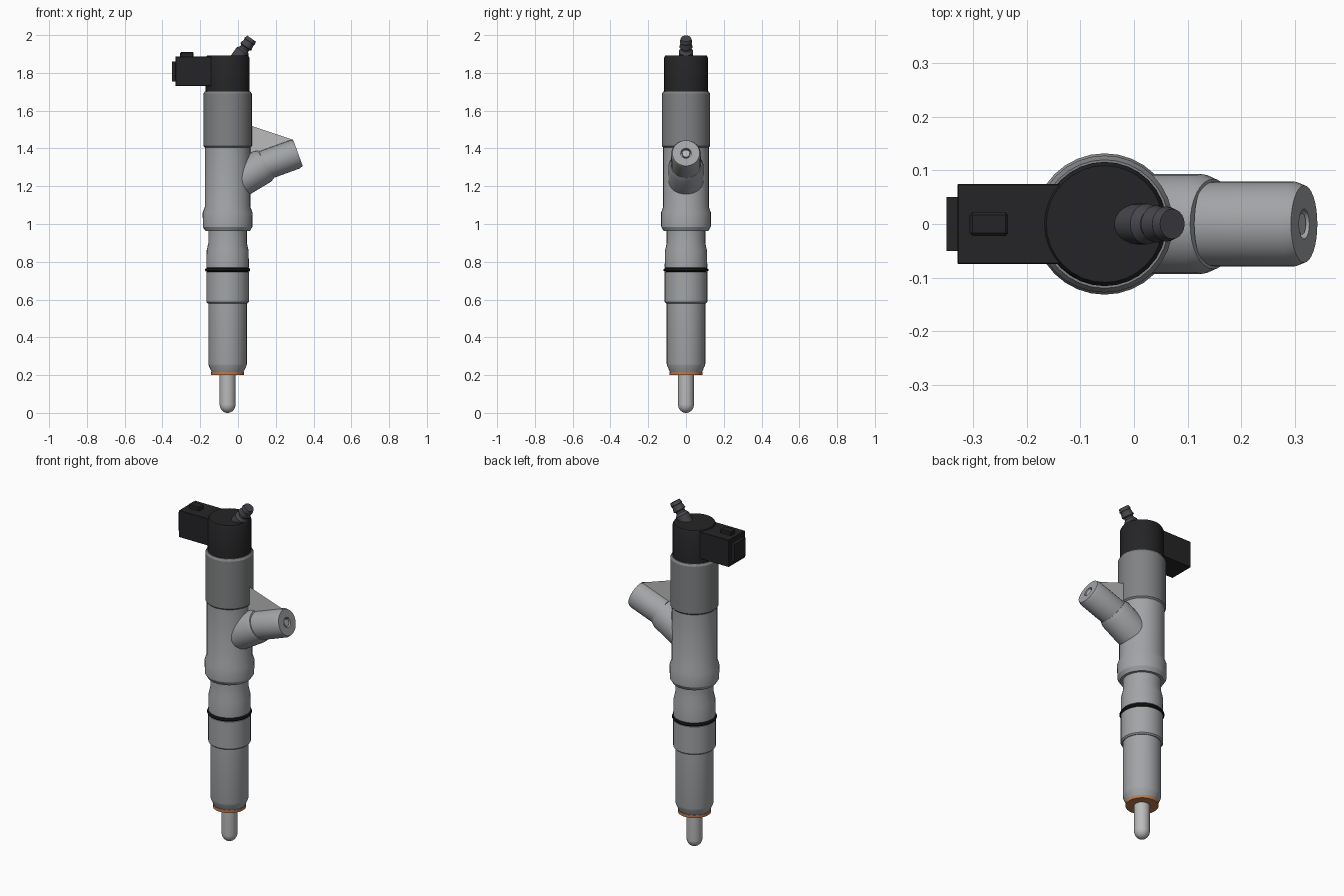
import bpy, bmesh, math
from mathutils import Vector, Matrix

if "Cube" in bpy.data.objects:
    bpy.data.objects.remove(bpy.data.objects["Cube"])

AX = -0.055  # x of the injector's main axis


def mat(name, c):
    m = bpy.data.materials.new(name)
    m.diffuse_color = (*c, 1)
    m.use_nodes = True
    m.node_tree.nodes["Principled BSDF"].inputs["Base Color"].default_value = m.diffuse_color
    return m


BLACK = mat("black_plastic", (0.018, 0.018, 0.02))
RUBBER = mat("rubber", (0.01, 0.01, 0.01))
COPPER = mat("copper", (0.5, 0.2, 0.08))
DARK = mat("dark_steel", (0.22, 0.225, 0.23))
STEEL = mat("steel", (0.36, 0.37, 0.385))
LIGHT = mat("light_steel", (0.5, 0.5, 0.5))
FITTING = mat("dark_fitting", (0.06, 0.06, 0.07))


def finish(name, bm, m):
    bmesh.ops.remove_doubles(bm, verts=bm.verts, dist=1e-5)
    bmesh.ops.recalc_face_normals(bm, faces=bm.faces)
    me = bpy.data.meshes.new(name)
    bm.to_mesh(me)
    bm.free()
    o = bpy.data.objects.new(name, me)
    bpy.context.collection.objects.link(o)
    me.materials.append(m)
    bpy.ops.object.select_all(action='DESELECT')
    o.select_set(True)
    bpy.context.view_layer.objects.active = o
    bpy.ops.object.shade_smooth_by_angle(angle=math.radians(30))
    return o


def turned(name, prof, m, base=(AX, 0, 0), tilt=0.0, seg=32):
    """Lathe (radius, height) pairs; tilt leans the axis from z towards +x."""
    bm = bmesh.new()
    M = Matrix.Translation(base) @ Matrix.Rotation(tilt, 4, 'Y')
    rings = [[bm.verts.new(M @ Vector((r * math.cos(2 * math.pi * i / seg),
                                       r * math.sin(2 * math.pi * i / seg), h)))
              for i in range(seg)] for r, h in prof]
    for a, b in zip(rings, rings[1:]):
        for i in range(seg):
            j = (i + 1) % seg
            bm.faces.new((a[i], a[j], b[j], b[i]))
    bm.faces.new(rings[0])
    bm.faces.new(rings[-1])
    return finish(name, bm, m)


def box(name, lo, hi, m, bevel=0.0):
    bm = bmesh.new()
    bmesh.ops.create_cube(bm, size=1)
    lo, hi = Vector(lo), Vector(hi)
    for v in bm.verts:
        v.co = (lo + hi) / 2 + v.co * (hi - lo)
    if bevel:
        bmesh.ops.bevel(bm, geom=bm.edges[:], offset=bevel, segments=1, affect='EDGES')
    return finish(name, bm, m)


# nozzle and sealing washer
tip = [(0.042 * math.sin(a), 0.045 * (1 - math.cos(a)))
       for a in [math.radians(d) for d in (8, 20, 35, 50, 65, 80, 90)]]
tip = [(r, h - tip[0][1]) for r, h in tip]
turned("nozzle", tip + [(0.042, 0.21)], LIGHT)
turned("copper_washer", [(0.088, 0.2), (0.088, 0.217)], COPPER)

# stepped body
turned("nozzle_nut", [(0.085, 0.217), (0.1, 0.25), (0.102, 0.26), (0.102, 0.585)], STEEL)
turned("seal_collar", [(0.106, 0.58), (0.113, 0.587), (0.113, 0.745), (0.106, 0.747),
                       (0.106, 0.767), (0.113, 0.769), (0.111, 0.86), (0.102, 0.9),
                       (0.102, 0.97)], STEEL)
turned("main_body", [(0.117, 0.962), (0.131, 0.985), (0.132, 1.06), (0.121, 1.09),
                     (0.121, 1.42)], STEEL)
turned("solenoid_sleeve", [(0.121, 1.405), (0.128, 1.413), (0.128, 1.69),
                           (0.12, 1.702)], DARK)

# rubber ring
bm = bmesh.new()
n, k = 32, 8
rows = []
for i in range(n):
    a = 2 * math.pi * i / n
    rows.append([])
    for j in range(k):
        b = 2 * math.pi * j / k
        r = 0.109 + 0.011 * math.cos(b)
        rows[-1].append(bm.verts.new((AX + r * math.cos(a), r * math.sin(a),
                                      0.757 + 0.01 * math.sin(b))))
for i in range(n):
    for j in range(k):
        p, q, l = rows[i], rows[(i + 1) % n], (j + 1) % k
        bm.faces.new((p[j], q[j], q[l], p[l]))
finish("o_ring", bm, RUBBER)

# black cap with plug connector
turned("cap", [(0.116, 1.695), (0.116, 1.88), (0.109, 1.893)], BLACK)
box("connector", (-0.33, -0.075, 1.73), (AX, 0.075, 1.887), BLACK, 0.002)
box("connector_end", (-0.35, -0.05, 1.755), (-0.32, 0.05, 1.86), BLACK)
box("connector_latch", (-0.307, -0.022, 1.88), (-0.235, 0.022, 1.91), BLACK, 0.005)

# return nipple on the cap
turned("return_nipple", [(0.038, -0.03), (0.038, 0.035), (0.026, 0.05), (0.026, 0.06),
                         (0.035, 0.066), (0.03, 0.088), (0.03, 0.094), (0.033, 0.099),
                         (0.028, 0.118)],
       FITTING, (0.004, 0, 1.885), math.radians(35), 20)

# fuel inlet: hub leaning off the body, then the union
turned("inlet_hub", [(0.093, -0.16), (0.093, -0.018), (0.084, 0.006)], STEEL,
       (0.143, 0, 1.313), math.radians(59))
turned("inlet_union", [(0.079, -0.19), (0.079, -0.018), (0.072, 0), (0.028, 0),
                       (0.026, -0.02)], STEEL, (0.318, 0, 1.375), math.radians(70))
turned("inlet_bore_insert", [(0.02, -0.03), (0.02, -0.004)], LIGHT,
       (0.318, 0, 1.375), math.radians(70), 20)

# thin web between body and inlet
bm = bmesh.new()
bm.faces.new([bm.verts.new((x, 0, z)) for x, z in
              ((0.06, 1.523), (0.293, 1.445), (0.25, 1.38), (0.06, 1.3))])
finish("web", bm, LIGHT)
